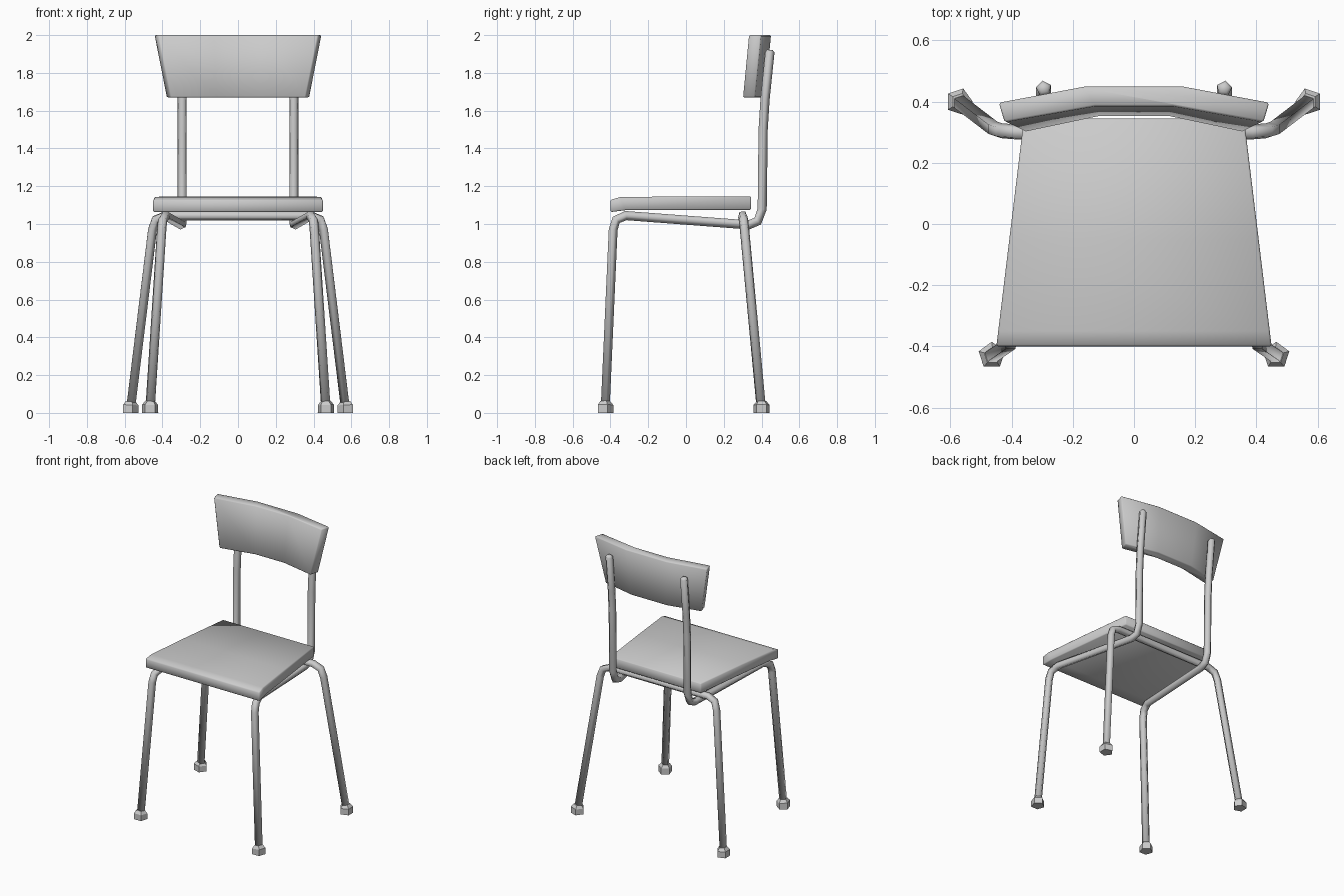
import bpy, bmesh, math
from mathutils import Vector

if "Cube" in bpy.data.objects:
    bpy.data.objects.remove(bpy.data.objects["Cube"])

SIDES = 5


def finish(bm, name, mirror=False, smooth=True):
    bmesh.ops.recalc_face_normals(bm, faces=bm.faces)
    me = bpy.data.meshes.new(name)
    bm.to_mesh(me)
    bm.free()
    for p in me.polygons:
        p.use_smooth = smooth
    ob = bpy.data.objects.new(name, me)
    bpy.context.collection.objects.link(ob)
    if mirror:
        ob.modifiers.new("mirror", 'MIRROR').use_mirror_merge = False
    return ob


def sweep(name, path, radii, up, mirror=False, smooth=True):
    """Five-sided tube along a path; 'up' points at the first corner."""
    pts = [Vector(p) for p in path]
    bm = bmesh.new()
    rings, last, ref = [], None, Vector(up)
    for i, p in enumerate(pts):
        a = (p - pts[i - 1]).normalized() if i else Vector()
        b = (pts[i + 1] - p).normalized() if i < len(pts) - 1 else Vector()
        t = (a + b).normalized()
        if last:
            ref = last.rotation_difference(t) @ ref
        ref = (ref - t * ref.dot(t)).normalized()
        side, last = t.cross(ref), t
        ang = [2 * math.pi * k / SIDES for k in range(SIDES)]
        rings.append([bm.verts.new(p + radii[i] * (ref * math.cos(q) + side * math.sin(q)))
                      for q in ang])
    for r, s in zip(rings, rings[1:]):
        for k in range(SIDES):
            j = (k + 1) % SIDES
            bm.faces.new((r[k], r[j], s[j], s[k]))
    bm.faces.new(rings[0])
    bm.faces.new(rings[-1])
    return finish(bm, name, mirror, smooth)


def loft(name, loops, bevel):
    """Closed solid through equal-length loops, with softened edges."""
    bm = bmesh.new()
    rings = [[bm.verts.new(p) for p in loop] for loop in loops]
    n = len(rings[0])
    for r, s in zip(rings, rings[1:]):
        for k in range(n):
            bm.faces.new((r[k], r[(k + 1) % n], s[(k + 1) % n], s[k]))
    bm.faces.new(rings[0])
    bm.faces.new(rings[-1])
    bmesh.ops.recalc_face_normals(bm, faces=bm.faces)
    sharp = [e for e in bm.edges if e.calc_face_angle(0) > math.radians(40)]
    bmesh.ops.bevel(bm, geom=sharp, offset=bevel, segments=1, affect='EDGES')
    ob = finish(bm, name)
    bpy.ops.object.select_all(action='DESELECT')
    ob.select_set(True)
    bpy.context.view_layer.objects.active = ob
    bpy.ops.object.shade_smooth_by_angle(angle=math.radians(50))
    return ob


# Seat: side profile lofted across, narrower at the back
profile = [(-0.40, 1.063), (-0.32, 1.073), (0.345, 1.075), (0.345, 1.146),
           (-0.05, 1.146), (-0.35, 1.142), (-0.40, 1.128)]
loft("seat", [[(s * (0.45 - 0.121 * (y + 0.40)), y, z) for y, z in profile]
              for s in (-1, 1)], 0.006)

# Backrest: curved slab, wider and further back at the top
def slab(z, xo, xf, xm, dy):
    half = [(xm, 0.45), (xo, 0.397), (xf, 0.333), (xm * 0.8, 0.385)]
    loop = half + [(-x, y) for x, y in reversed(half)]
    return [(x, y + dy, z) for x, y in loop]

loft("backrest", [slab(1.67, 0.378, 0.358, 0.14, -0.032),
                  slab(2.0, 0.443, 0.424, 0.16, 0)], 0.006)

# Front leg, seat rail and back post as one bent tube per side
R = 0.026
side_path = [(0.465, -0.43, 0.03), (0.404, -0.388, 0.97), (0.399, -0.372, 1.022),
             (0.385, -0.32, 1.045), (0.300, 0.33, 0.996), (0.295, 0.378, 1.015),
             (0.295, 0.402, 1.08), (0.295, 0.407, 1.50), (0.295, 0.417, 1.66),
             (0.295, 0.443, 1.91), (0.295, 0.444, 1.922)]
sweep("side_tube", side_path, [R] * 10 + [R * 0.6], (0, 1, 0), mirror=True)

# Rear legs joined by a crossbar under the seat
half = [(0.57, 0.398, 0.03), (0.455, 0.310, 0.97), (0.437, 0.304, 1.024),
        (0.385, 0.30, 1.045)]
rear_path = half + [(-x, y, z) for x, y, z in reversed(half)]
sweep("rear_legs", rear_path, [R] * 8, (-1, 0, 0))

# Foot caps
for name, x, y, up in (("front_foot", 0.465, -0.43, (0, 1, 0)),
                       ("rear_foot", 0.572, 0.40, (-1, 0, 0))):
    sweep(name, [(x, y, 0), (x, y, 0.042), (x - 0.002, y, 0.062)],
          [0.045, 0.045, 0.028], up, mirror=True, smooth=False)
